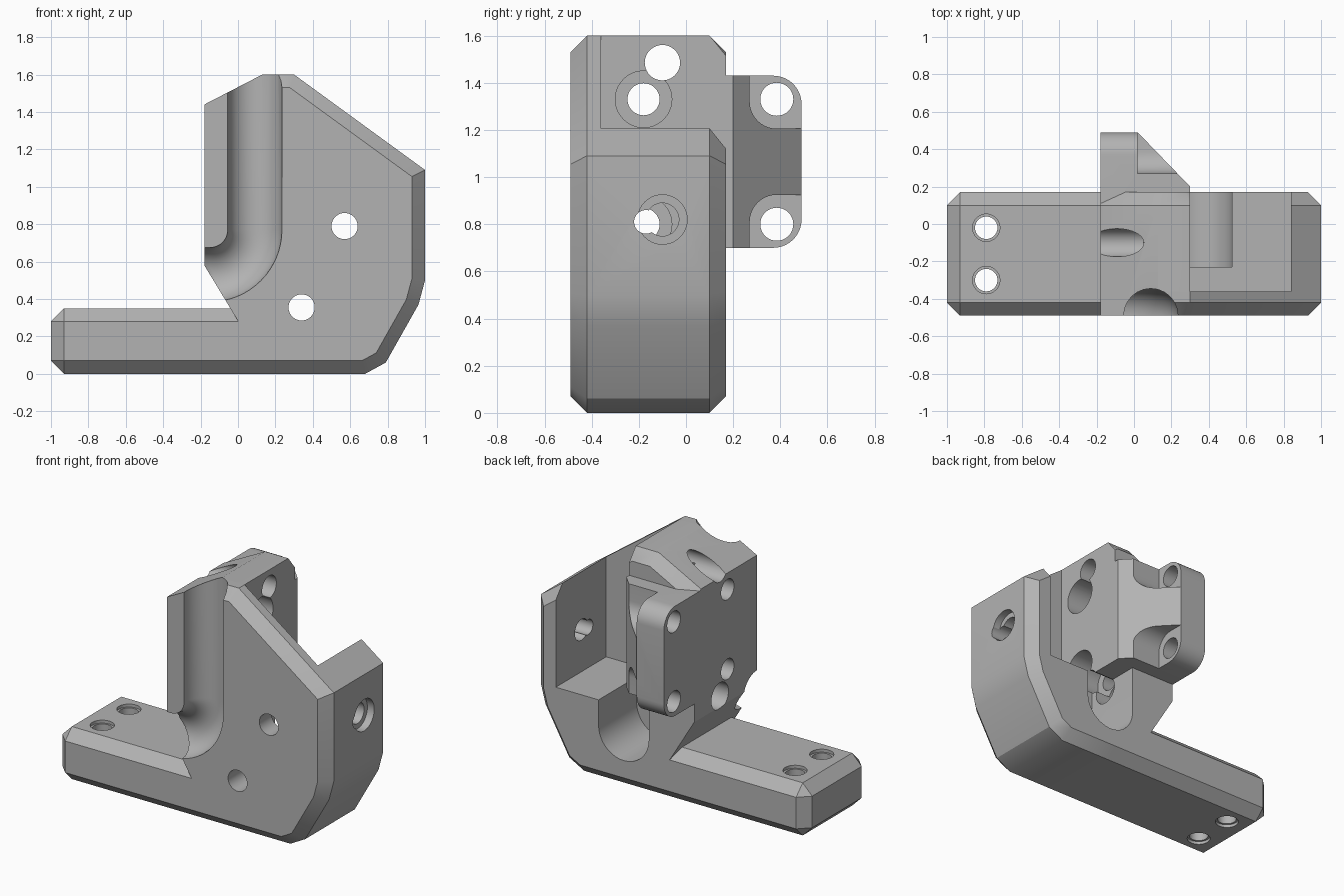
import bpy, bmesh, math
from mathutils import Vector

if "Cube" in bpy.data.objects:
    bpy.data.objects.remove(bpy.data.objects["Cube"], do_unlink=True)

grey = bpy.data.materials.new("plain_grey")
grey.use_nodes = True
grey.diffuse_color = (0.45, 0.45, 0.45, 1)
grey.node_tree.nodes["Principled BSDF"].inputs["Base Color"].default_value = (0.45, 0.45, 0.45, 1)


def place(axis, a, b, t):
    """Profile point (a, b) at depth t along an axis."""
    return {"x": (t, a, b), "y": (a, t, b), "z": (a, b, t)}[axis]


def prism(name, pts, axis, lo, hi, chamfer=0, chain=None):
    bm = bmesh.new()
    n = len(pts)
    low = [bm.verts.new(place(axis, a, b, lo)) for a, b in pts]
    high = [bm.verts.new(place(axis, a, b, hi)) for a, b in pts]
    bm.faces.new(low)
    bm.faces.new(high)
    for i in range(n):
        j = (i + 1) % n
        bm.faces.new((low[i], low[j], high[j], high[i]))
    bmesh.ops.recalc_face_normals(bm, faces=bm.faces)
    if chamfer:
        edges = [e for e in bm.edges if chain(e)]
        bmesh.ops.bevel(bm, geom=edges, offset=chamfer, segments=1, affect="EDGES")
    mesh = bpy.data.meshes.new(name)
    bm.to_mesh(mesh)
    bm.free()
    mesh.materials.append(grey)
    ob = bpy.data.objects.new(name, mesh)
    bpy.context.collection.objects.link(ob)
    return ob


def rect(a0, a1, b0, b1):
    return [(a0, b0), (a1, b0), (a1, b1), (a0, b1)]


def arc(a, b, r, start, end, steps=10):
    angles = [math.radians(start + (end - start) * i / steps) for i in range(steps + 1)]
    return [(a + r * math.cos(t), b + r * math.sin(t)) for t in angles]


def boolean(target, tool, mode="DIFFERENCE"):
    tool.hide_render = True
    mod = target.modifiers.new("bool", "BOOLEAN")
    mod.operation, mod.object, mod.solver = mode, tool, "EXACT"
    bpy.ops.object.select_all(action="DESELECT")
    bpy.context.view_layer.objects.active = target
    target.select_set(True)
    bpy.ops.object.modifier_apply(modifier=mod.name)
    bpy.data.objects.remove(tool, do_unlink=True)


def drill(target, axis, a, b, r, lo, hi):
    boolean(target, prism("drill", arc(a, b, r, 0, 360, 40)[:-1], axis, lo, hi))


FRONT, BACK, C = -0.49, 0.17, 0.07

# Upright body with chamfered outer edges
outline = [(0.05, 0), (0.68, 0), (0.79, 0.06), (0.965, 0.37), (1, 0.5), (1, 1.09), (0.3, 1.6),
           (0.13, 1.6), (-0.18, 1.44), (-0.18, 0.58), (0.05, 0.2)]


def outer_edge(e):
    a, b = (v.co for v in e.verts)
    mid = (a + b) / 2
    if abs(a.y - b.y) > 0.01:
        return False
    if mid.x < 0.12:
        return mid.y > 0 and mid.z > 1.5
    return True


body = prism("bracket_body", outline, "y", FRONT, BACK, C, outer_edge)

# Foot arm, chamfered all round its free end
arm = prism("foot_arm", rect(-1, 0.3, 0, 0.35), "y", FRONT, BACK, C,
            lambda e: abs(e.verts[0].co.x - e.verts[1].co.x) > 0.1
            or max(v.co.x for v in e.verts) < -0.9)
boolean(body, arm, "UNION")

# Pocket behind the front wall
boolean(body, prism("pocket", rect(0.3, 0.84, 0.54, 2), "y", -0.36, 1))

# Round-bottomed slot entering from the back
slot = arc(0.34, 0.37, 0.185, 180, 360, 20) + [(0.525, 0.7), (0.155, 0.7)]
boolean(body, prism("slot", slot, "y", -0.23, 0.4))

# Motor ear with rounded outer corners and a sloped inner side
ear_shape = ([(0, 0.7)] + arc(0.37, 0.82, 0.12, -90, 0)
             + arc(0.37, 1.31, 0.12, 0, 90) + [(0, 1.43)])
ear = prism("motor_ear", ear_shape, "x", -0.18, 0.3)
boolean(ear, prism("ear_slope", [(0.02, 0.49), (0.3, 0.2), (0.6, 0.2), (0.6, 0.8), (0.02, 0.8)],
                   "z", 0, 2))
for sign in (1, -1):
    half = arc(0.385, 0.125, 0.115, 180, 270) + [(0.7, 0.01), (0.7, 0.26), (0.27, 0.26)]
    seat = [(y, 1.065 + sign * (z + 0.13)) for y, z in half]
    boolean(ear, prism("bolt_seat", seat, "x", 0.02, 0.6))
boolean(body, ear, "UNION")

# Motor bolts and clamp bolts through the tower
for z, clamp_z in ((1.33, 1.485), (0.8, 0.65)):
    drill(body, "x", 0.385, z, 0.07, -0.4, 0.4)
    drill(body, "x", -0.18, z, 0.068, -0.4, 0.4)
    drill(body, "x", -0.18, z, 0.12, 0.05, 0.4)
    drill(body, "x", -0.1, clamp_z, 0.075 if z > 1 else 0.09, -0.4, 0.4)

# Access holes in the side wall
drill(body, "x", -0.1, 0.82, 0.105, 0.95, 1.2)
drill(body, "x", -0.1, 0.82, 0.07, 0.7, 1.2)
drill(body, "x", -0.17, 0.81, 0.05, 0.7, 1.2)

# Front wall holes and foot holes with countersunk rims
for x, z in ((0.57, 0.79), (0.34, 0.355)):
    drill(body, "y", x, z, 0.07, -0.6, -0.2)
for y in (-0.02, -0.3):
    drill(body, "z", -0.79, y, 0.06, -0.2, 0.6)
    drill(body, "z", -0.79, y, 0.073, 0.33, 0.6)
    drill(body, "z", -0.79, y, 0.073, -0.2, 0.02)

# J-shaped cable channel swept along the front
bend = [(0.09, 2)] + arc(-0.15, 0.77, 0.24, 0, -90, 16) + [(-0.5, 0.53)]
curve = bpy.data.curves.new("channel_path", "CURVE")
curve.dimensions = "3D"
curve.bevel_depth = 0.145
curve.bevel_resolution = 10
curve.use_fill_caps = True
spline = curve.splines.new("POLY")
spline.points.add(len(bend) - 1)
for p, (x, z) in zip(spline.points, bend):
    p.co = (x, FRONT, z, 1)
path = bpy.data.objects.new("channel_path", curve)
bpy.context.collection.objects.link(path)
bpy.context.view_layer.update()
tube = bpy.data.meshes.new_from_object(path.evaluated_get(bpy.context.evaluated_depsgraph_get()))
bpy.data.objects.remove(path, do_unlink=True)
bm = bmesh.new()
bm.from_mesh(tube)
bmesh.ops.remove_doubles(bm, verts=bm.verts, dist=0.0005)
bmesh.ops.recalc_face_normals(bm, faces=bm.faces)
bm.to_mesh(tube)
bm.free()
channel = bpy.data.objects.new("channel", tube)
bpy.context.collection.objects.link(channel)
boolean(body, channel)

# One colour and crisp edges
body.data.materials.clear()
body.data.materials.append(grey)
for poly in body.data.polygons:
    poly.material_index = 0
bpy.ops.object.select_all(action="DESELECT")
body.select_set(True)
bpy.context.view_layer.objects.active = body
bpy.ops.object.shade_smooth_by_angle(angle=math.radians(30))
